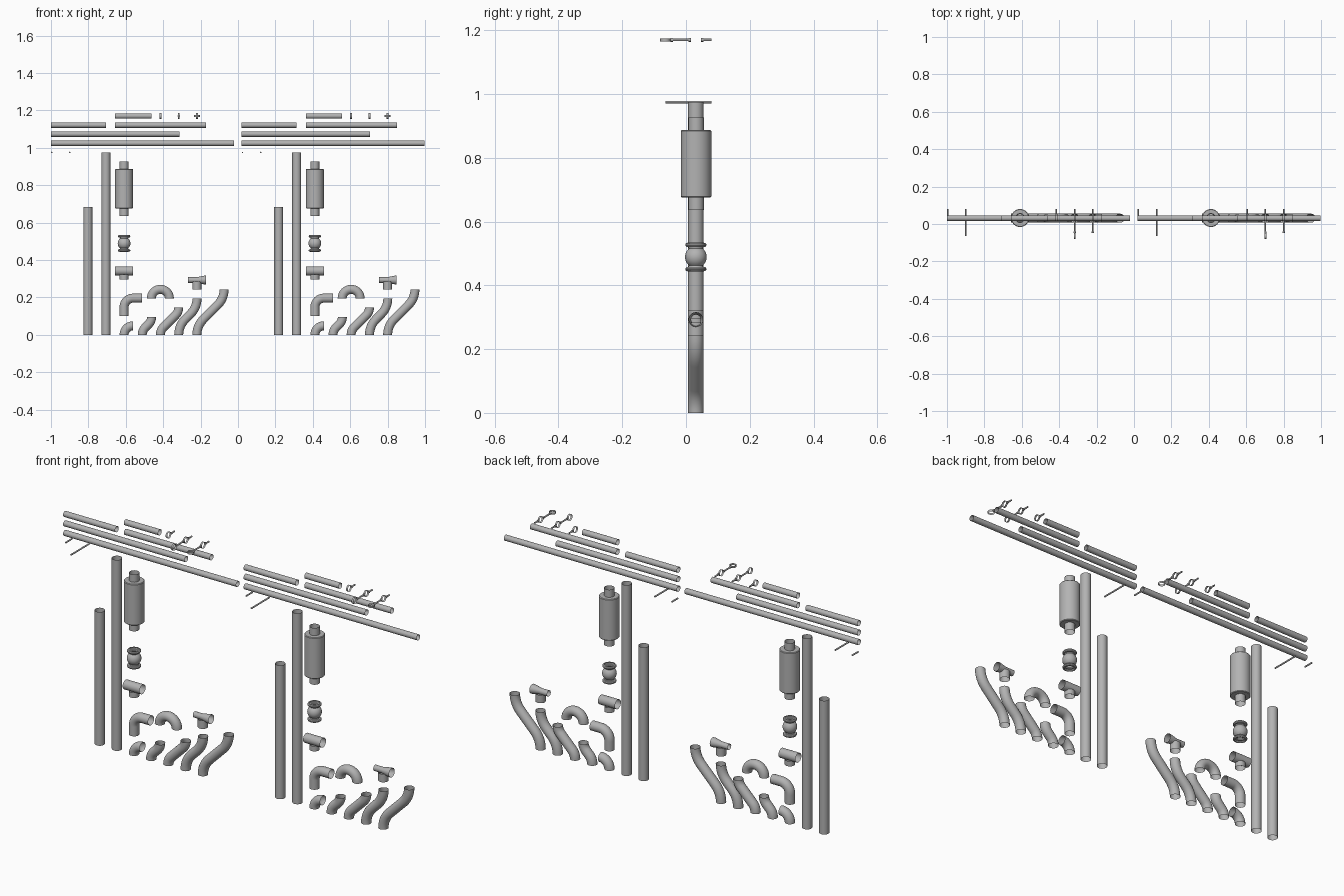
import bpy, bmesh, math
from mathutils import Vector

if "Cube" in bpy.data.objects:
    bpy.data.objects.remove(bpy.data.objects["Cube"], do_unlink=True)

SEG = 32
Y = 0.031        # common centre line of the duct parts
R = 0.024        # wide duct radius
RT = 0.0145      # thin pipe radius

steel = bpy.data.materials.new("grey steel")
steel.use_nodes = True
steel.diffuse_color = (0.45, 0.45, 0.45, 1)
steel.node_tree.nodes["Principled BSDF"].inputs["Base Color"].default_value = (0.45, 0.45, 0.45, 1)


def skin(name, rings, closed_ends=False):
    """Join rings of points into an open tube, or a solid rod."""
    bm = bmesh.new()
    loops = [[bm.verts.new(p) for p in ring] for ring in rings]
    for a, b in zip(loops, loops[1:]):
        for i in range(len(a)):
            j = (i + 1) % len(a)
            bm.faces.new((a[i], a[j], b[j], b[i]))
    if closed_ends:
        bm.faces.new(loops[0][::-1])
        bm.faces.new(loops[-1])
    bmesh.ops.recalc_face_normals(bm, faces=bm.faces)
    mesh = bpy.data.meshes.new(name)
    bm.to_mesh(mesh)
    bm.free()
    mesh.materials.append(steel)
    obj = bpy.data.objects.new(name, mesh)
    bpy.context.collection.objects.link(obj)
    bpy.ops.object.select_all(action='DESELECT')
    obj.select_set(True)
    bpy.context.view_layer.objects.active = obj
    bpy.ops.object.shade_smooth_by_angle(angle=math.radians(35))
    return obj


def circle(c, axis, r, seg):
    axis = Vector(axis).normalized()
    u = Vector((0, 1, 0)) if abs(axis.y) < 0.9 else Vector((1, 0, 0))
    u = (u - axis * u.dot(axis)).normalized()
    v = axis.cross(u)
    angles = [2 * math.pi * i / seg for i in range(seg)]
    return [Vector(c) + r * (u * math.cos(a) + v * math.sin(a)) for a in angles]


def lathe(name, origin, axis, profile, seg=SEG, closed=False):
    """Profile of (radius, distance along the axis)."""
    o, d = Vector(origin), Vector(axis)
    return skin(name, [circle(o + d * t, d, r, seg) for r, t in profile], closed)


def pipe(name, start, axis, length, r, closed=False):
    return lathe(name, start, axis, [(r, 0), (r, length)], 12 if closed else SEG, closed)


def bend(name, x, z, heading, moves, r=R):
    """Sweep a tube in the xz plane; moves are ('go', length) or ('turn', radius, degrees)."""
    h = math.radians(heading)          # 0 is up, positive leans to +x
    rings = []

    def add():
        d = (math.sin(h), 0, math.cos(h))
        rings.append(circle((x, Y, z), d, r, SEG))
    add()
    for m in moves:
        if m[0] == 'go':
            x += m[1] * math.sin(h)
            z += m[1] * math.cos(h)
            add()
        else:
            n = max(4, round(abs(m[2]) / 7.5))
            step = math.radians(m[2]) / n
            for _ in range(n):
                chord = 2 * m[1] * math.sin(abs(step) / 2)
                x += chord * math.sin(h + step / 2)
                z += chord * math.cos(h + step / 2)
                h += step
                add()
    return skin(name, rings)


def offset_bend(name, x, dx, height):
    """S-shaped duct from two 45 degree arcs and a straight middle."""
    s = math.sqrt(0.5)
    rad = (height - dx) / (2 * (2 * s - 1))
    mid = (dx - 2 * rad * (1 - s)) / s
    bend(name, x, 0, 0, [('turn', rad, 45), ('go', mid), ('turn', rad, -45)])


UP, RIGHT, BACK = (0, 0, 1), (1, 0, 0), (0, 1, 0)

for side, ox in (("right", 0.0), ("left", 1.02)):
    def nm(part):
        return f"{side}_{part}"

    # Upright ducts
    pipe(nm("short_upright_duct"), (ox - 0.803, Y, 0), UP, 0.683, R)
    pipe(nm("tall_upright_duct"), (ox - 0.706, Y, 0), UP, 0.975, R)

    # Silencer with a neck at both ends
    lathe(nm("silencer"), (ox - 0.609, Y + 0.001, 0), UP,
          [(R, 0.636), (R, 0.676), (0.045, 0.676), (0.048, 0.679),
           (0.048, 0.884), (0.045, 0.887), (R, 0.887), (R, 0.926)])

    # Ball joint between two collars
    ball = [(0.034 * math.cos(math.radians(a)), 0.489 + 0.034 * math.sin(math.radians(a)))
            for a in range(-50, 51, 10)]
    lathe(nm("ball_joint"), (ox - 0.609, Y, 0), UP,
          [(R, 0.444), (0.030, 0.445), (0.033, 0.449), (0.033, 0.453), (0.030, 0.457), (0.023, 0.458)]
          + ball + [(0.023, 0.520), (0.030, 0.521), (0.033, 0.525), (0.033, 0.529), (0.030, 0.533), (R, 0.534)])

    # Straight tee
    pipe(nm("tee_run"), (ox - 0.657, Y, 0.342), RIGHT, 0.096, R)
    pipe(nm("tee_stem"), (ox - 0.609, Y, 0.296), UP, 0.027, R)

    # Reducing tee
    lathe(nm("reducing_tee_run"), (ox - 0.267, Y, 0.293), RIGHT,
          [(0.015, 0), (0.015, 0.045), (R - 0.001, 0.085), (R - 0.001, 0.095)])
    pipe(nm("reducing_tee_stem"), (ox - 0.220, Y, 0.242), UP, 0.042, R)

    # Elbows and return bend
    bend(nm("small_elbow"), ox - 0.609, 0, 0, [('turn', 0.048, 90)])
    bend(nm("long_elbow"), ox - 0.609, 0.10, 0, [('go', 0.048), ('turn', 0.048, 90), ('go', 0.048)])
    bend(nm("return_bend"), ox - 0.463, 0.195, 0, [('turn', 0.048, 180)])

    # Offset bends
    for i, (x, dx, height) in enumerate([(-0.512, 0.050, 0.096), (-0.415, 0.098, 0.146),
                                         (-0.317, 0.098, 0.195), (-0.220, 0.146, 0.243)]):
        offset_bend(nm(f"offset_bend_{i + 1}"), ox + x, dx, height)

    # Thin horizontal pipes
    for i, (x0, x1, z) in enumerate([(-1.0, -0.022, 1.024), (-1.0, -0.314, 1.073), (-1.0, -0.706, 1.121),
                                     (-0.657, -0.170, 1.121), (-0.657, -0.463, 1.170)]):
        pipe(nm(f"thin_pipe_{i + 1}"), (ox + x0, Y, z), RIGHT, x1 - x0, RT)

    # Threaded rods
    for i, (x, y0, y1) in enumerate([(-0.996, 0.032, 0.080), (-0.899, -0.065, 0.080)]):
        pipe(nm(f"rod_{i + 1}"), (ox + x, y0, 0.975), BACK, y1 - y0, 0.004, True)

    # Pipe clamps: ring, back stud, and on two of them a second ring in front
    for i, (x, front) in enumerate([(-0.415, None), (-0.317, RIGHT), (-0.220, UP)]):
        cx, z, w = ox + x, 1.170, 0.005
        pipe(nm(f"clamp_{i + 1}_ring"), (cx - w, Y, z), RIGHT, 2 * w, 0.0158)
        pipe(nm(f"clamp_{i + 1}_stud"), (cx, Y + 0.0158, z), BACK, 0.033, 0.004, True)
        pipe(nm(f"clamp_{i + 1}_nut"), (cx, Y + 0.0158, z), BACK, 0.008, 0.006, True)
        if front:
            c = Vector((cx, -0.065, z)) - w * Vector(front)
            pipe(nm(f"clamp_{i + 1}_front_ring"), c, front, 2 * w, 0.0158)
            pipe(nm(f"clamp_{i + 1}_front_stud"), (cx, -0.0492, z), BACK, Y - 0.0158 + 0.0492, 0.004, True)
            for k, y in enumerate((-0.0492, Y - 0.0238)):
                pipe(nm(f"clamp_{i + 1}_front_nut_{k + 1}"), (cx, y, z), BACK, 0.008, 0.006, True)
